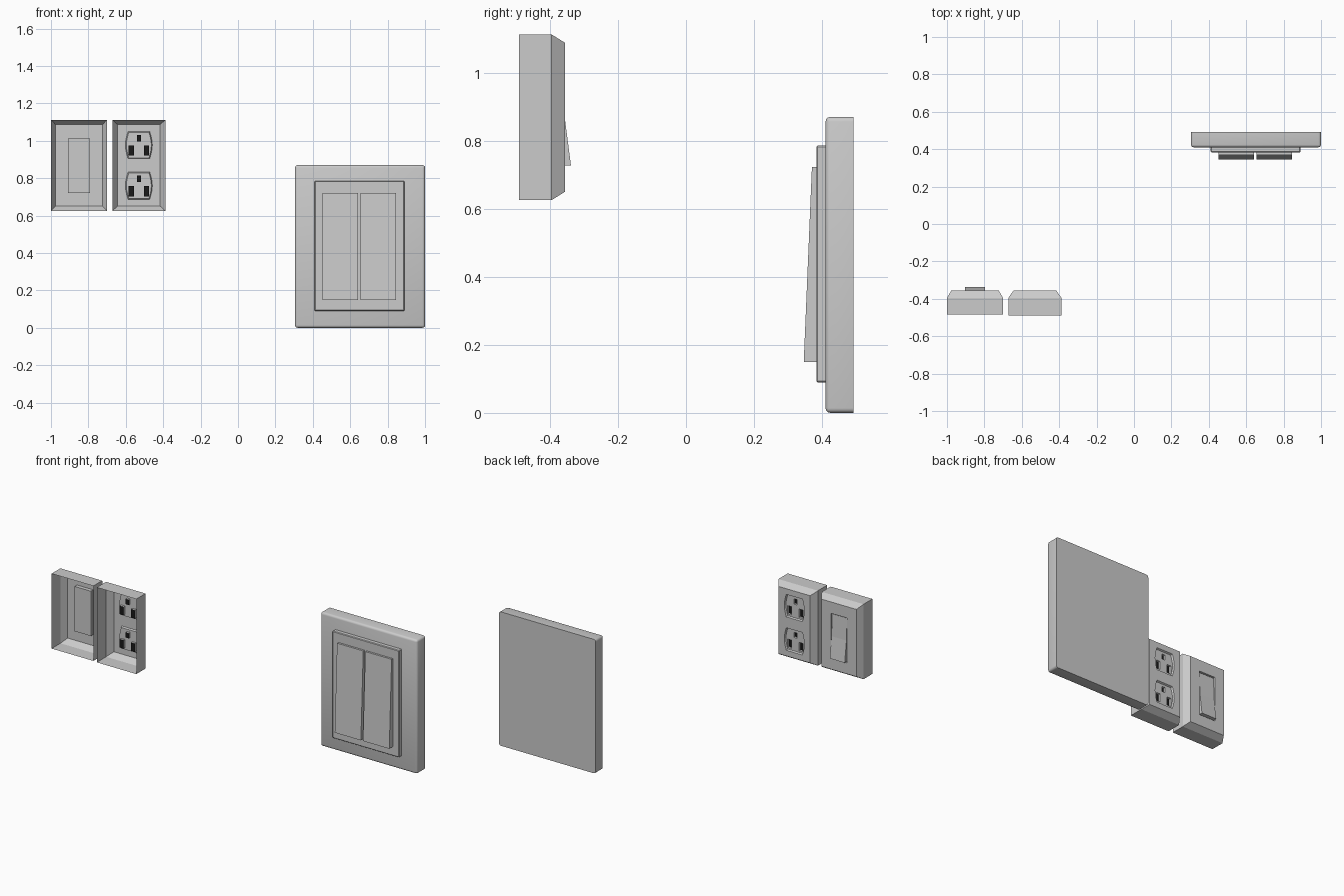
import bpy, bmesh, math

if "Cube" in bpy.data.objects:
    bpy.data.objects.remove(bpy.data.objects["Cube"])

dark = bpy.data.materials.new("slot_black")
dark.diffuse_color = (0.01, 0.01, 0.01, 1)
dark.use_nodes = True
dark.node_tree.nodes["Principled BSDF"].inputs["Base Color"].default_value = dark.diffuse_color


def finish(bm, name, mats=(), recalc=True):
    if recalc:
        bmesh.ops.recalc_face_normals(bm, faces=bm.faces)
    me = bpy.data.meshes.new(name)
    bm.to_mesh(me)
    bm.free()
    for m in mats:
        me.materials.append(m)
    ob = bpy.data.objects.new(name, me)
    bpy.context.collection.objects.link(ob)
    return ob


def rect(x0, x1, z0, z1):
    return [(x0, z0), (x1, z0), (x1, z1), (x0, z1)]


def ring(bm, pts, y):
    vs = [bm.verts.new((x, y, z)) for x, z in pts]
    for a, b in zip(vs, vs[1:] + vs[:1]):
        bm.edges.new((a, b))
    return vs


def bridge(bm, r0, r1):
    n = len(r0)
    for i in range(n):
        j = (i + 1) % n
        bm.faces.new((r0[i], r0[j], r1[j], r1[i]))


def fill(bm, *rings):
    # flat face with holes
    edges = [bm.edges.get((r[i], r[(i + 1) % len(r)])) for r in rings for i in range(len(r))]
    bmesh.ops.triangle_fill(bm, use_beauty=True, use_dissolve=False, edges=edges, normal=(0, 1, 0))


def prism(name, x0, x1, profile):
    # y-z profile extruded along x
    bm = bmesh.new()
    a = [bm.verts.new((x0, y, z)) for y, z in profile]
    b = [bm.verts.new((x1, y, z)) for y, z in profile]
    bridge(bm, a, b)
    bm.faces.new(a)
    bm.faces.new(b)
    return finish(bm, name)


def box(name, x0, x1, y0, y1, z0, z1, bevel, segs):
    # box with rounded edges everywhere except around its back face
    bm = bmesh.new()
    front, back = ring(bm, rect(x0, x1, z0, z1), y0), ring(bm, rect(x0, x1, z0, z1), y1)
    bridge(bm, front, back)
    bm.faces.new(front)
    bm.faces.new(back)
    es = [e for e in bm.edges if not all(v in back for v in e.verts)]
    bmesh.ops.bevel(bm, geom=es, offset=bevel, segments=segs, profile=0.5, affect='EDGES')
    ob = finish(bm, name)
    for o in bpy.context.selected_objects:
        o.select_set(False)
    ob.select_set(True)
    bpy.context.view_layer.objects.active = ob
    bpy.ops.object.shade_smooth_by_angle(angle=math.radians(35))
    return ob


def shell(bm, x0, x1, z0, z1, yb, inset):
    # open-backed cover with chamfered rim; returns the face outline
    a = ring(bm, rect(x0, x1, z0, z1), yb)
    b = ring(bm, rect(x0, x1, z0, z1), -0.395)
    c = ring(bm, rect(x0 + inset, x1 - inset, z0 + 0.025, z1 - 0.025), FACE)
    bridge(bm, a, b)
    bridge(bm, b, c)
    return c


FACE = -0.355

# Large double switch
box("wall_plate", 0.305, 1.0, 0.41, 0.492, 0.0, 0.87, 0.014, 3)
box("inner_frame", 0.41, 0.89, 0.383, 0.412, 0.09, 0.785, 0.004, 1)
for side, x0, x1 in (("left", 0.453, 0.641), ("right", 0.656, 0.845)):
    prism(side + "_rocker", x0, x1, [(0.385, 0.15), (0.346, 0.15), (0.37, 0.722), (0.385, 0.722)])

# Small single switch cover with a well for its rocker
bm = bmesh.new()
outline = shell(bm, -1.0, -0.7, 0.625, 1.112, -0.485, 0.024)
well = rect(-0.908, -0.792, 0.722, 1.013)
rim, floor = ring(bm, well, FACE), ring(bm, well, -0.38)
bridge(bm, rim, floor)
fill(bm, outline, rim)
bm.faces.new(floor)
finish(bm, "switch_cover")
prism("small_rocker", -0.904, -0.797, [(-0.379, 0.727), (-0.338, 0.727), (-0.356, 0.865),
                                       (-0.362, 1.008), (-0.379, 1.008)])

# Outlet cover with two recessed sockets and dark slots
bm = bmesh.new()
outline = shell(bm, -0.672, -0.388, 0.625, 1.112, -0.49, 0.028)
CX = -0.53
rims, floors = [], []
for cz in (0.977, 0.76):
    right = [(0.058 + 0.014 * math.cos(t * math.pi / 6), 0.073 * t / 3) for t in range(-3, 4)]
    shape = [(CX + x, cz + z) for x, z in right] + [(CX - x, cz + z) for x, z in right[::-1]]
    inner = [(CX + (x - CX) * 0.93, cz + (z - cz) * 0.93) for x, z in shape]
    rim, face = ring(bm, shape, FACE), ring(bm, inner, FACE - 0.01)
    bridge(bm, rim, face)
    rims.append(rim)
    holes = []
    for dx, dz, w, h in ((0, 0.036, 0.011, 0.017), (-0.041, -0.03, 0.014, 0.027),
                         (0.041, -0.03, 0.014, 0.027)):
        r = rect(CX + dx - w, CX + dx + w, cz + dz - h, cz + dz + h)
        top, bottom = ring(bm, r, FACE - 0.01), ring(bm, r, FACE - 0.025)
        bridge(bm, top, bottom)
        floors.append(bm.faces.new(bottom))
        holes.append(top)
    fill(bm, face, *holes)
fill(bm, outline, *rims)
for f in floors:
    f.material_index = 1
grey = bpy.data.materials.new("plain_grey")
grey.diffuse_color = (0.8, 0.8, 0.8, 1)
grey.use_nodes = True
grey.node_tree.nodes["Principled BSDF"].inputs["Base Color"].default_value = grey.diffuse_color
finish(bm, "outlet_cover", (grey, dark))
